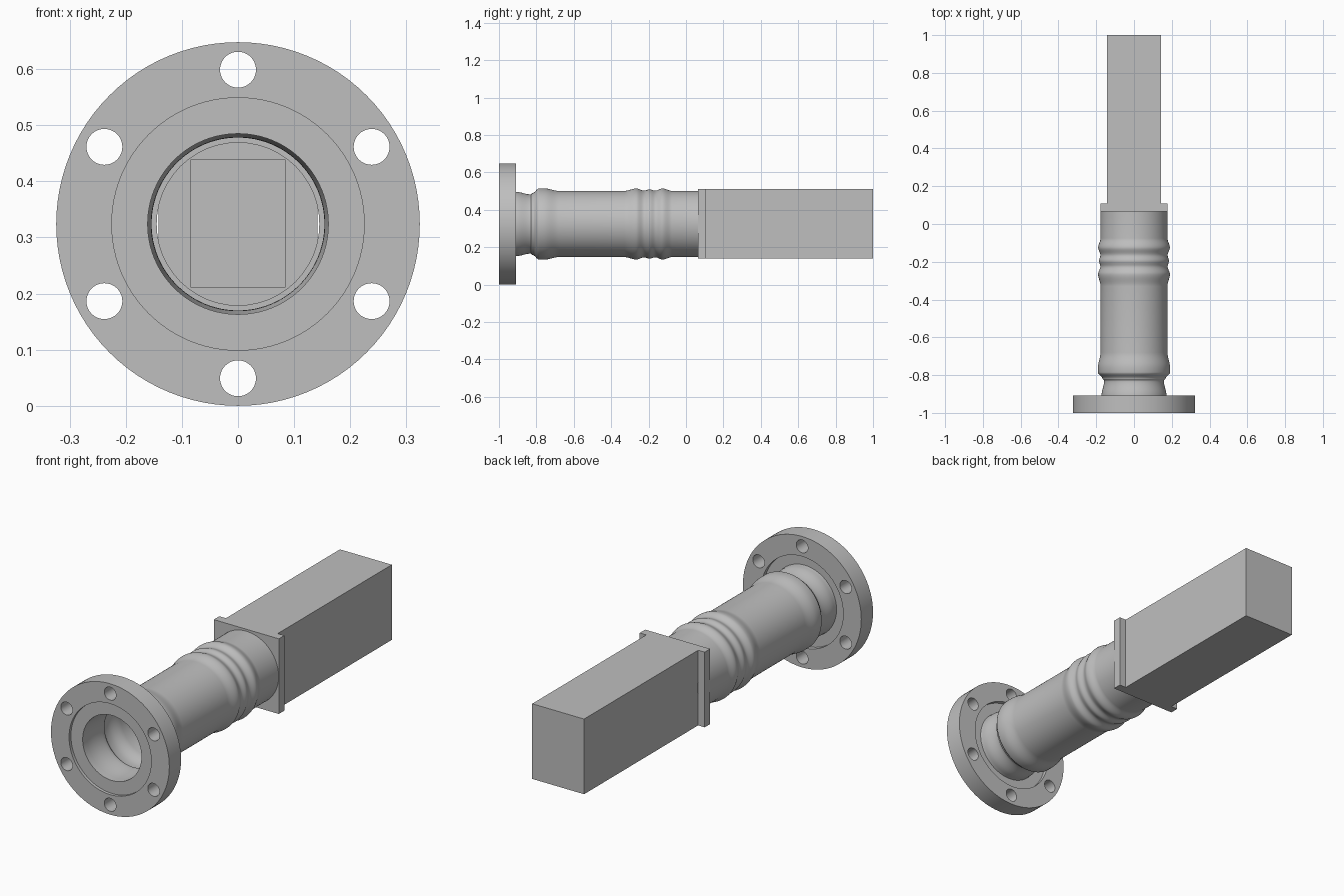
import bpy, bmesh, math
from mathutils import Matrix, Vector

if "Cube" in bpy.data.objects:
    bpy.data.objects.remove(bpy.data.objects["Cube"], do_unlink=True)

AXIS_Z = 0.324
SEGMENTS = 96

grey = bpy.data.materials.new("light grey metal")
grey.use_nodes = True
grey.diffuse_color = (0.52, 0.52, 0.52, 1)
grey.node_tree.nodes["Principled BSDF"].inputs["Base Color"].default_value = grey.diffuse_color


def add_object(name, bm):
    bmesh.ops.recalc_face_normals(bm, faces=bm.faces)
    mesh = bpy.data.meshes.new(name)
    bm.to_mesh(mesh)
    bm.free()
    mesh.materials.append(grey)
    obj = bpy.data.objects.new(name, mesh)
    bpy.context.collection.objects.link(obj)
    return obj


def smooth(obj):
    bpy.ops.object.select_all(action="DESELECT")
    obj.select_set(True)
    bpy.context.view_layer.objects.active = obj
    bpy.ops.object.shade_smooth_by_angle(angle=math.radians(35))


def lathe(name, profile):
    """Revolve a closed (y, radius) outline round the pipe axis."""
    bm = bmesh.new()
    rings = []
    for i in range(SEGMENTS):
        a = math.tau * i / SEGMENTS
        rings.append([bm.verts.new((r * math.cos(a), y, AXIS_Z + r * math.sin(a)))
                      for y, r in profile])
    n = len(profile)
    for i, ring in enumerate(rings):
        nxt = rings[(i + 1) % SEGMENTS]
        for j in range(n):
            k = (j + 1) % n
            bm.faces.new((ring[j], ring[k], nxt[k], nxt[j]))
    return add_object(name, bm)


def box(name, half_x, y0, y1, z0, z1):
    bm = bmesh.new()
    bmesh.ops.create_cube(bm, size=1)
    for v in bm.verts:
        v.co = Vector((v.co.x * 2 * half_x, (y0 + y1) / 2 + v.co.y * (y1 - y0),
                       (z0 + z1) / 2 + v.co.z * (z1 - z0)))
    return add_object(name, bm)


def cylinders(name, radius, y0, y1, centres):
    bm = bmesh.new()
    turn = Matrix.Rotation(math.pi / 2, 4, "X")
    for x, z in centres:
        place = Matrix.Translation((x, (y0 + y1) / 2, z)) @ turn
        bmesh.ops.create_cone(bm, cap_ends=True, segments=48, radius1=radius,
                              radius2=radius, depth=y1 - y0, matrix=place)
    return add_object(name, bm)


def cut(obj, cutter):
    cutter.hide_render = True
    mod = obj.modifiers.new("cut", "BOOLEAN")
    mod.operation = "DIFFERENCE"
    mod.solver = "EXACT"
    mod.object = cutter
    bpy.context.view_layer.objects.active = obj
    bpy.ops.object.modifier_apply(modifier=mod.name)
    bpy.data.objects.remove(cutter, do_unlink=True)


def ease(keys, steps=8):
    """Join (y, radius) extremes with smooth S-shaped transitions."""
    points = [keys[0]]
    for (y0, r0), (y1, r1) in zip(keys, keys[1:]):
        count = 1 if r0 == r1 else steps
        for s in range(1, count + 1):
            t = s / count
            points.append((y0 + (y1 - y0) * t, r0 + (r1 - r0) * t * t * (3 - 2 * t)))
    return points


# Round flange, recessed on both faces and drilled for six bolts
flange = lathe("flange", [(-0.985, 0.161), (-0.985, 0.225), (-1, 0.225), (-1, 0.324),
                          (-0.908, 0.324), (-0.908, 0.225), (-0.93, 0.225), (-0.93, 0.161)])
bolts = [(0.275 * math.cos(a), AXIS_Z + 0.275 * math.sin(a))
         for a in (math.radians(30 + 60 * i) for i in range(6))]
cut(flange, cylinders("bolt_cutter", 0.032, -1.1, -0.8, bolts))
smooth(flange)

# Thin pipe with a waisted neck, a shoulder and a group of raised rings
outside = ease([(-0.945, 0.174), (-0.91, 0.172), (-0.83, 0.158), (-0.82, 0.166),
                (-0.785, 0.191), (-0.76, 0.191), (-0.68, 0.177), (-0.33, 0.177),
                (-0.265, 0.19), (-0.225, 0.178), (-0.195, 0.185), (-0.165, 0.178),
                (-0.125, 0.19), (-0.075, 0.177), (0.075, 0.177)])
inside = ease([(-0.945, 0.161), (-0.83, 0.154), (-0.785, 0.182),
               (-0.76, 0.182), (-0.68, 0.168), (0.075, 0.168)])
smooth(lathe("ribbed_pipe", outside + inside[::-1]))

# End plate with a round opening
plate = box("end_plate", 0.178, 0.065, 0.108, 0.139, 0.511)
cut(plate, cylinders("opening_cutter", 0.145, 0, 0.2, [(0, AXIS_Z)]))
smooth(plate)

# Long rectangular housing with a hollow core open to the pipe
housing = box("rectangular_housing", 0.142, 0.108, 1, 0.139, 0.511)
cut(housing, box("core_cutter", 0.085, 0, 0.93, 0.212, 0.438))
